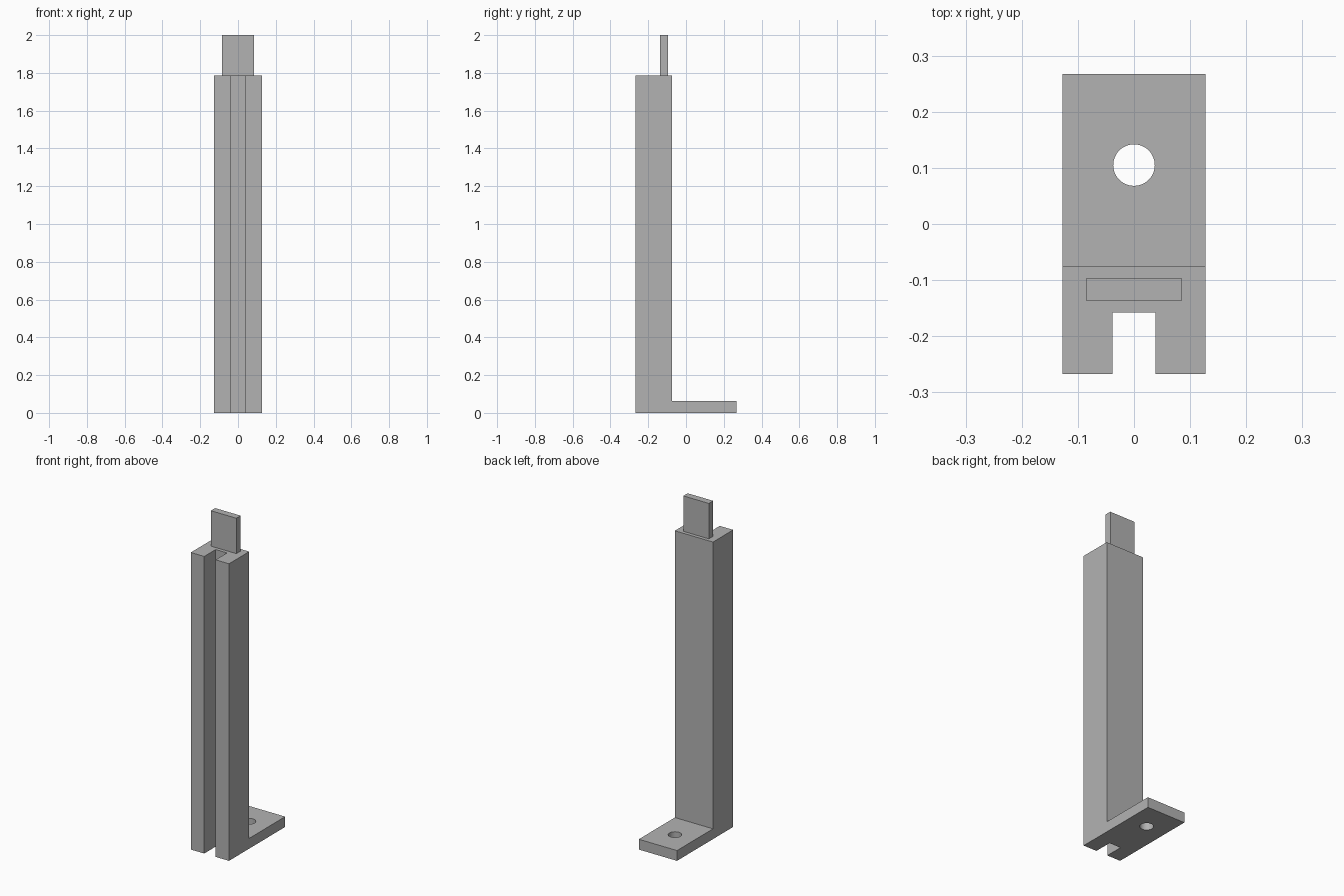
import bpy
import bmesh
from mathutils import Matrix, Vector

if "Cube" in bpy.data.objects:
    bpy.data.objects.remove(bpy.data.objects["Cube"], do_unlink=True)

# Plain grey material
grey = bpy.data.materials.new("plain_grey")
grey.use_nodes = True
colour = (0.45, 0.45, 0.45, 1)
grey.diffuse_color = colour
grey.node_tree.nodes["Principled BSDF"].inputs["Base Color"].default_value = colour


def add_object(name, bm):
    bmesh.ops.recalc_face_normals(bm, faces=bm.faces)
    mesh = bpy.data.meshes.new(name)
    bm.to_mesh(mesh)
    bm.free()
    mesh.materials.append(grey)
    obj = bpy.data.objects.new(name, mesh)
    bpy.context.collection.objects.link(obj)
    return obj


def extrude_profile(name, points, direction):
    bm = bmesh.new()
    face = bm.faces.new([bm.verts.new(p) for p in points])
    ext = bmesh.ops.extrude_face_region(bm, geom=[face], use_keep_orig=True)
    verts = [g for g in ext["geom"] if isinstance(g, bmesh.types.BMVert)]
    bmesh.ops.translate(bm, verts=verts, vec=Vector(direction))
    return add_object(name, bm)


def box(name, x, y0, y1, z0, z1):
    corners = [(-x, y0, z0), (x, y0, z0), (x, y1, z0), (-x, y1, z0)]
    return extrude_profile(name, corners, (0, 0, z1 - z0))


def cut(target, cutter):
    mod = target.modifiers.new("cut", "BOOLEAN")
    mod.operation = "DIFFERENCE"
    mod.solver = "EXACT"
    mod.object = cutter
    bpy.context.view_layer.objects.active = target
    bpy.ops.object.modifier_apply(modifier=mod.name)
    bpy.data.objects.remove(cutter, do_unlink=True)


HALF_W = 0.127
FRONT, BACK = -0.267, 0.267
COLUMN_BACK = -0.075
COLUMN_TOP, FOOT_TOP = 1.787, 0.062

# Column and foot as one L-shaped side profile
side = [(FRONT, 0), (BACK, 0), (BACK, FOOT_TOP), (COLUMN_BACK, FOOT_TOP),
        (COLUMN_BACK, COLUMN_TOP), (FRONT, COLUMN_TOP)]
bracket = extrude_profile("column_and_foot", [(-HALF_W, y, z) for y, z in side],
                          (2 * HALF_W, 0, 0))

# Full-height slot in the front
cut(bracket, box("slot_cutter", 0.038, FRONT - 0.1, -0.158, -0.1, 2.1))

# Round bolt hole through the foot
bm = bmesh.new()
bmesh.ops.create_cone(bm, cap_ends=True, segments=48, radius1=0.037, radius2=0.037,
                      depth=0.3, matrix=Matrix.Translation((0, 0.105, 0)))
cut(bracket, add_object("hole_cutter", bm))

# Flat tongue on top of the column
tongue = box("top_tongue", 0.085, -0.137, -0.096, COLUMN_TOP, 2.0)

# Smooth the hole wall, keep the edges sharp
bpy.ops.object.select_all(action="DESELECT")
bracket.select_set(True)
bpy.context.view_layer.objects.active = bracket
bpy.ops.object.shade_smooth_by_angle()
